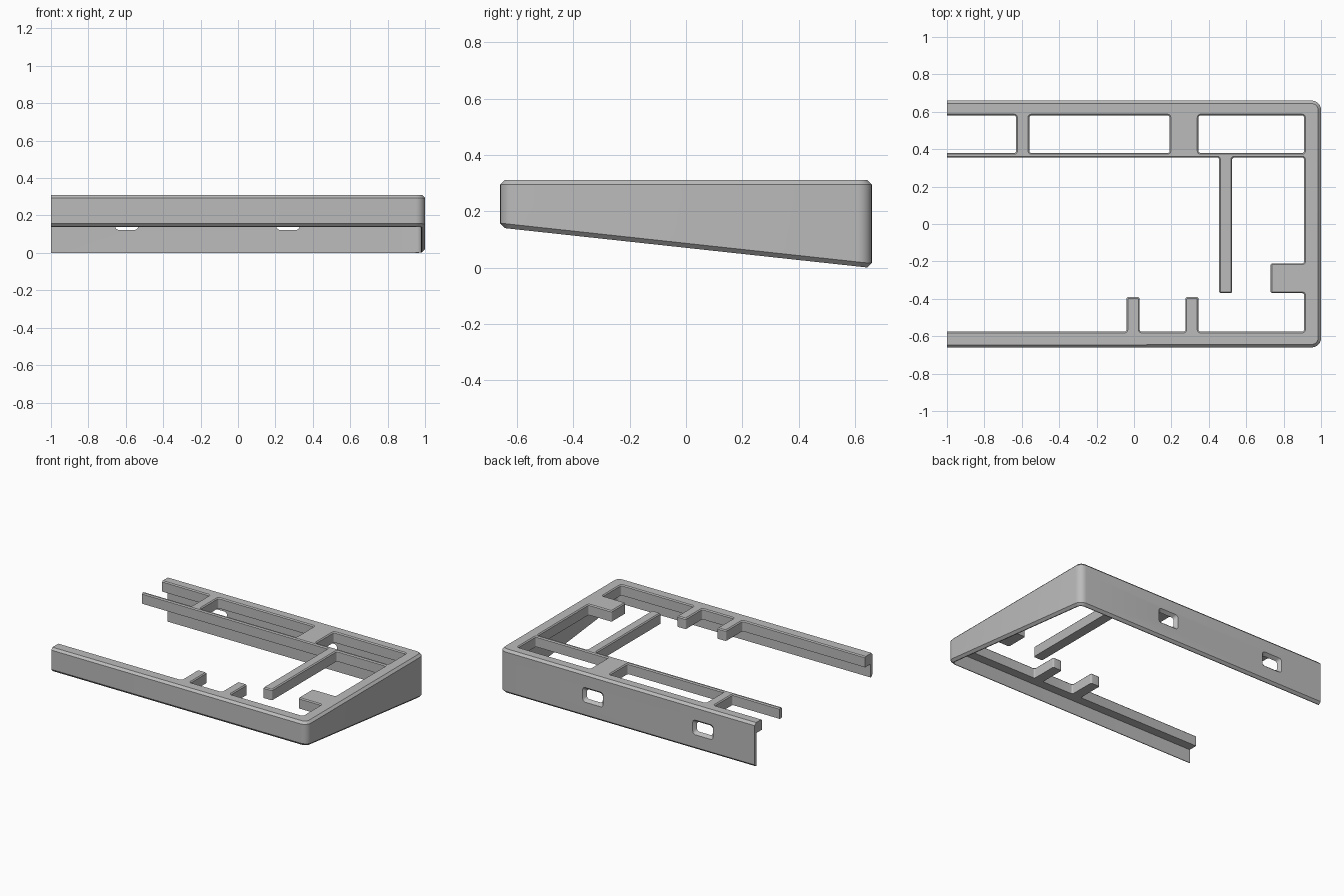
import bpy
import bmesh
from math import pi, cos, sin
from mathutils import Vector

TOP, PLATE_Z, HALF_Y = 0.31, 0.235, 0.66
EDGE, SMALL_EDGE, WALL = 0.016, 0.007, 0.022

cube = bpy.data.objects.get("Cube")
if cube:
    bpy.data.objects.remove(cube, do_unlink=True)

grey = bpy.data.materials.new("plain grey")
grey.use_nodes = True
grey.diffuse_color = (0.5, 0.5, 0.5, 1)
grey.node_tree.nodes["Principled BSDF"].inputs["Base Color"].default_value = (0.5, 0.5, 0.5, 1)


def rounded(corners, radius, closed=True, steps=6):
    """Replace each corner of an outline by an arc; radius is a function of the corner."""
    pts = [Vector(c) for c in corners]
    out = []
    for i, p in enumerate(pts):
        if not closed and i in (0, len(pts) - 1):
            out.append(p)
            continue
        a = (pts[i - 1] - p).normalized()
        b = (pts[(i + 1) % len(pts)] - p).normalized()
        r = radius(p)
        for k in range(steps + 1):
            t = k / steps * pi / 2
            out.append(p + a * r * (1 - sin(t)) + b * r * (1 - cos(t)))
    return out


def left_normals(pts, closed=True):
    """Mitred normals on the left of the outline."""
    def side(a, b):
        d = (b - a).normalized()
        return Vector((-d.y, d.x))
    n, out = len(pts), []
    for i, p in enumerate(pts):
        before = side(pts[i - 1], p)
        after = side(p, pts[(i + 1) % n])
        if not closed and i == 0:
            before = after
        if not closed and i == n - 1:
            after = before
        out.append((before + after) / (1 + before.dot(after)))
    return out


def finish(bm, name):
    bmesh.ops.recalc_face_normals(bm, faces=bm.faces[:])
    mesh = bpy.data.meshes.new(name)
    bm.to_mesh(mesh)
    bm.free()
    mesh.materials.append(grey)
    obj = bpy.data.objects.new(name, mesh)
    bpy.context.collection.objects.link(obj)
    return obj


def activate(obj):
    bpy.ops.object.select_all(action="DESELECT")
    obj.select_set(True)
    bpy.context.view_layer.objects.active = obj


def bridge(bm, a, b):
    for i in range(len(a)):
        j = (i + 1) % len(a)
        bm.faces.new((a[i], a[j], b[j], b[i]))


def on_rim(p):
    return abs(p.y) > 0.6 or p.x > 0.94


def box(x0, x1, y0, y1):
    # clockwise, so the material lies on the left
    return [(x0, y0), (x0, y1), (x1, y1), (x1, y0)]


# Top frame outline: outer rim, rear rail, long arm, side tab and two front tabs
E = -1.1
frame = [(E, -HALF_Y), (1, -HALF_Y), (1, HALF_Y), (E, HALF_Y),
         (E, 0.58), (-0.63, 0.58), (-0.63, 0.38), (E, 0.38), (E, 0.355),
         (0.455, 0.355), (0.455, -0.37), (0.525, -0.37), (0.525, 0.355),
         (0.91, 0.355), (0.91, -0.21), (0.73, -0.21), (0.73, -0.37), (0.91, -0.37),
         (0.91, -0.575)]
for x in (0.345, 0.03):
    frame += [(x, -0.575), (x, -0.39), (x - 0.07, -0.39), (x - 0.07, -0.575)]
frame.append((E, -0.575))
windows = [box(-0.56, 0.19, 0.38, 0.58), box(0.345, 0.91, 0.38, 0.58)]


def corner_radius(p):
    return 0.05 if on_rim(p) and p.x > 0.94 else 0.011


bm = bmesh.new()
bottom_edges, top_edges = [], []
for outline in [frame] + windows:
    pts = rounded(outline, corner_radius)
    low, mid, high = [], [], []
    for p, n in zip(pts, left_normals(pts)):
        d = EDGE if on_rim(p) else SMALL_EDGE
        q = p + n * d
        low.append(bm.verts.new((p.x, p.y, PLATE_Z)))
        mid.append(bm.verts.new((p.x, p.y, TOP - d)))
        high.append(bm.verts.new((q.x, q.y, TOP)))
    bridge(bm, low, mid)
    bridge(bm, mid, high)
    for ring, store in ((low, bottom_edges), (high, top_edges)):
        store += [bm.edges.get((ring[i - 1], ring[i])) for i in range(len(ring))]
for edges in (bottom_edges, top_edges):
    bmesh.ops.triangle_fill(bm, edges=edges, use_beauty=True)
# Straight cut where the frame ends
bmesh.ops.bisect_plane(bm, geom=bm.verts[:] + bm.edges[:] + bm.faces[:],
                       plane_co=(-1, 0, 0), plane_no=(-1, 0, 0), clear_outer=True)
bmesh.ops.holes_fill(bm, edges=[e for e in bm.edges if e.is_boundary], sides=0)
top_frame = finish(bm, "top_frame")

# Thin skirt below the frame, with a sloping, chamfered lower edge
path = rounded([(-1, -HALF_Y), (1, -HALF_Y), (1, HALF_Y), (-1, HALF_Y)],
               lambda p: 0.05, closed=False)
bm = bmesh.new()
sections = []
for p, n in zip(path, left_normals(path, closed=False)):
    section = []
    for inset, lift in ((0, None), (0, EDGE), (EDGE, 0), (WALL, 0), (WALL, None)):
        q = p + n * inset
        z = PLATE_Z if lift is None else max(0, 0.07 - 0.1085 * q.y) + lift
        section.append(bm.verts.new((q.x, q.y, z)))
    sections.append(section)
for a, b in zip(sections, sections[1:]):
    bridge(bm, a, b)
bm.faces.new(sections[0])
bm.faces.new(sections[-1])
skirt = finish(bm, "skirt")

# Flared port openings in the rear wall
for x in (0.267, -0.595):
    bm = bmesh.new()
    rings = []
    for y, grow in ((HALF_Y - 0.04, -0.02), (HALF_Y - WALL, 0), (HALF_Y, 0.018), (HALF_Y + 0.02, 0.036)):
        w, h = 0.062 + grow, 0.034 + grow
        shape = rounded(box(-w, w, -h, h), lambda p: 0.012 if h < 0.03 else 0.02)
        rings.append([bm.verts.new((x + s.x, y, 0.157 + s.y)) for s in shape])
    # straight inner part of the opening
    for v, ref in zip(rings[0], rings[1]):
        v.co.x, v.co.z = ref.co.x, ref.co.z
    for a, b in zip(rings, rings[1:]):
        bridge(bm, a, b)
    bm.faces.new(rings[0])
    bm.faces.new(rings[-1])
    cutter = finish(bm, "port_cutter")
    cutter.hide_render = True
    cut = skirt.modifiers.new("port", "BOOLEAN")
    cut.operation = "DIFFERENCE"
    cut.solver = "EXACT"
    cut.object = cutter
    activate(skirt)
    bpy.ops.object.modifier_apply(modifier=cut.name)
    bpy.data.objects.remove(cutter, do_unlink=True)

for part in (top_frame, skirt):
    activate(part)
    bpy.ops.object.shade_smooth_by_angle(angle=pi / 6)
